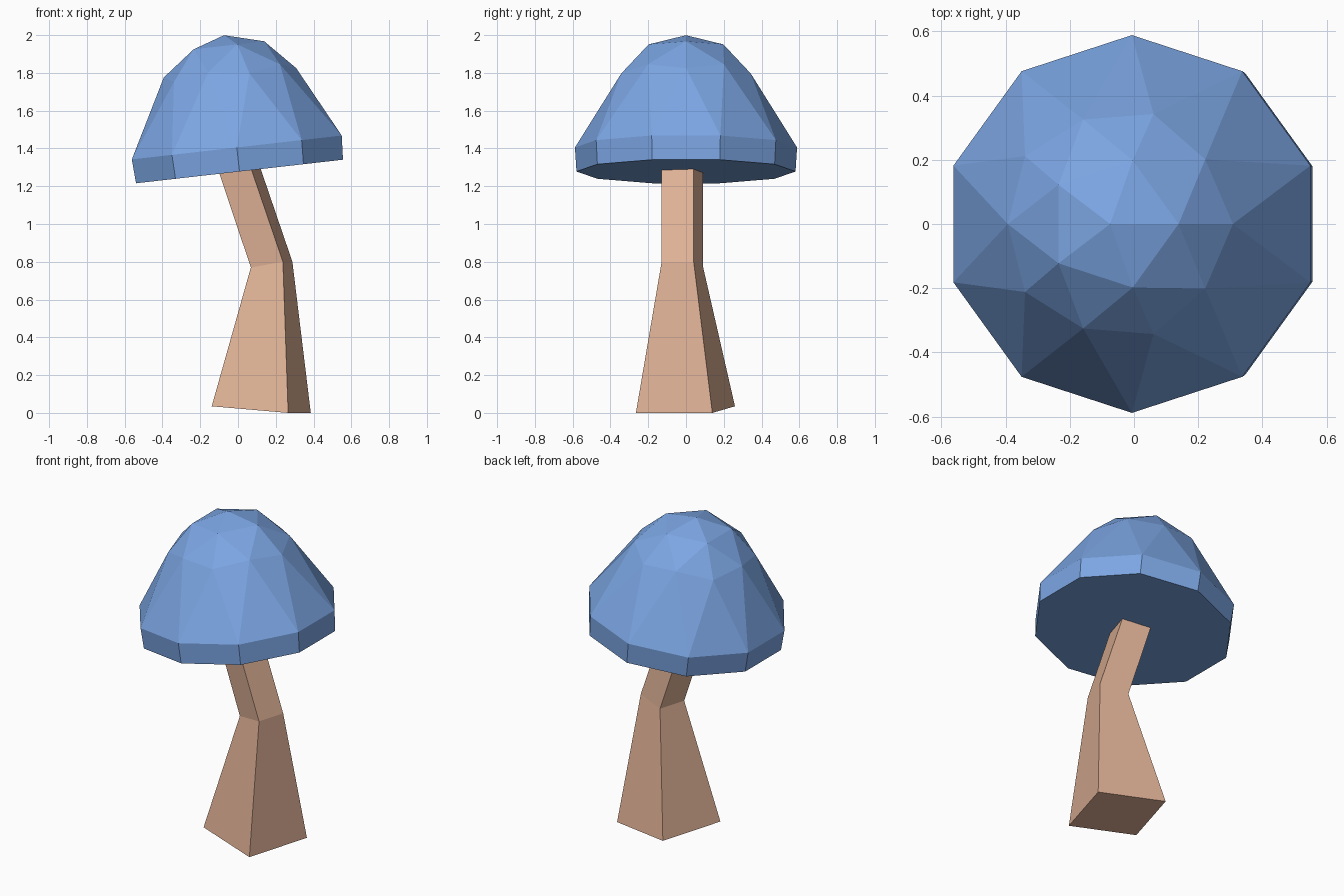
import bpy, bmesh, math
from mathutils import Vector

cube = bpy.data.objects.get("Cube")
if cube:
    bpy.data.objects.remove(cube, do_unlink=True)


def make_material(name, color):
    mat = bpy.data.materials.new(name)
    mat.use_nodes = True
    mat.diffuse_color = (*color, 1)
    for node in mat.node_tree.nodes:
        if node.type == 'BSDF_PRINCIPLED':
            node.inputs["Base Color"].default_value = (*color, 1)
    return mat


def finish(bm, name, mat):
    bmesh.ops.recalc_face_normals(bm, faces=bm.faces)
    mesh = bpy.data.meshes.new(name)
    bm.to_mesh(mesh)
    bm.free()
    mesh.materials.append(mat)
    obj = bpy.data.objects.new(name, mesh)
    bpy.context.collection.objects.link(obj)
    return obj


blue = make_material("cap blue", (0.20, 0.38, 0.77))
tan = make_material("stem tan", (0.75, 0.45, 0.31))

# Cap: upper half of an icosphere, its rings reshaped into a bell
bm = bmesh.new()
bmesh.ops.create_icosphere(bm, subdivisions=2, radius=1)
bmesh.ops.delete(bm, geom=[v for v in bm.verts if v.co.z < -0.01], context='VERTS')
# (lowest sphere height of the ring, bell radius, bell height)
rings = [(0.95, 0, 0.726), (0.7, 0.208, 0.67), (0.5, 0.342, 0.54),
         (0.3, 0.36, 0.51), (-0.1, 0.588, 0.128)]
for v in bm.verts:
    radius, height = next((r, h) for low, r, h in rings if v.co.z > low)
    flat = Vector((v.co.x, v.co.y, 0))
    if flat.length > 0.001:
        flat.normalize()
    v.co = flat * radius + Vector((0, 0, height))

# Rim band and flat underside
edges = [e for e in bm.edges if e.is_boundary]
band = bmesh.ops.extrude_edge_only(bm, edges=edges)["geom"]
for v in band:
    if isinstance(v, bmesh.types.BMVert):
        v.co = (v.co.x * 0.986, v.co.y * 0.986, 0)
bmesh.ops.holes_fill(bm, edges=[e for e in bm.edges if e.is_boundary], sides=0)
cap = finish(bm, "cap", blue)
cap.location = (0.008, 0, 1.278)
cap.rotation_euler.y = math.radians(-6.5)

# Stem: square sections, each tilted, joined into a bent tapering post
turn = math.radians(-16.5)
side = Vector((math.cos(turn), math.sin(turn), 0))
depth = Vector((-math.sin(turn), math.cos(turn), 0))
# (centre, half width, tilt)
sections = [((0.123, -0.003, 0.0175), 0.211, -0.0175),
            ((0.178, -0.019, 0.785), 0.0885, 0.015),
            ((0.01, -0.02, 1.282), 0.0885, 0.01)]
bm = bmesh.new()
loops = []
for centre, half, tilt in sections:
    loops.append([bm.verts.new(Vector(centre) + half * (a * side + b * depth)
                               + Vector((0, 0, a * tilt)))
                  for a, b in ((1, -1), (1, 1), (-1, 1), (-1, -1))])
for low, high in zip(loops, loops[1:]):
    for i in range(4):
        j = (i + 1) % 4
        bm.faces.new((low[i], low[j], high[j], high[i]))
bm.faces.new(loops[0])
bm.faces.new(loops[-1])
finish(bm, "stem", tan)
